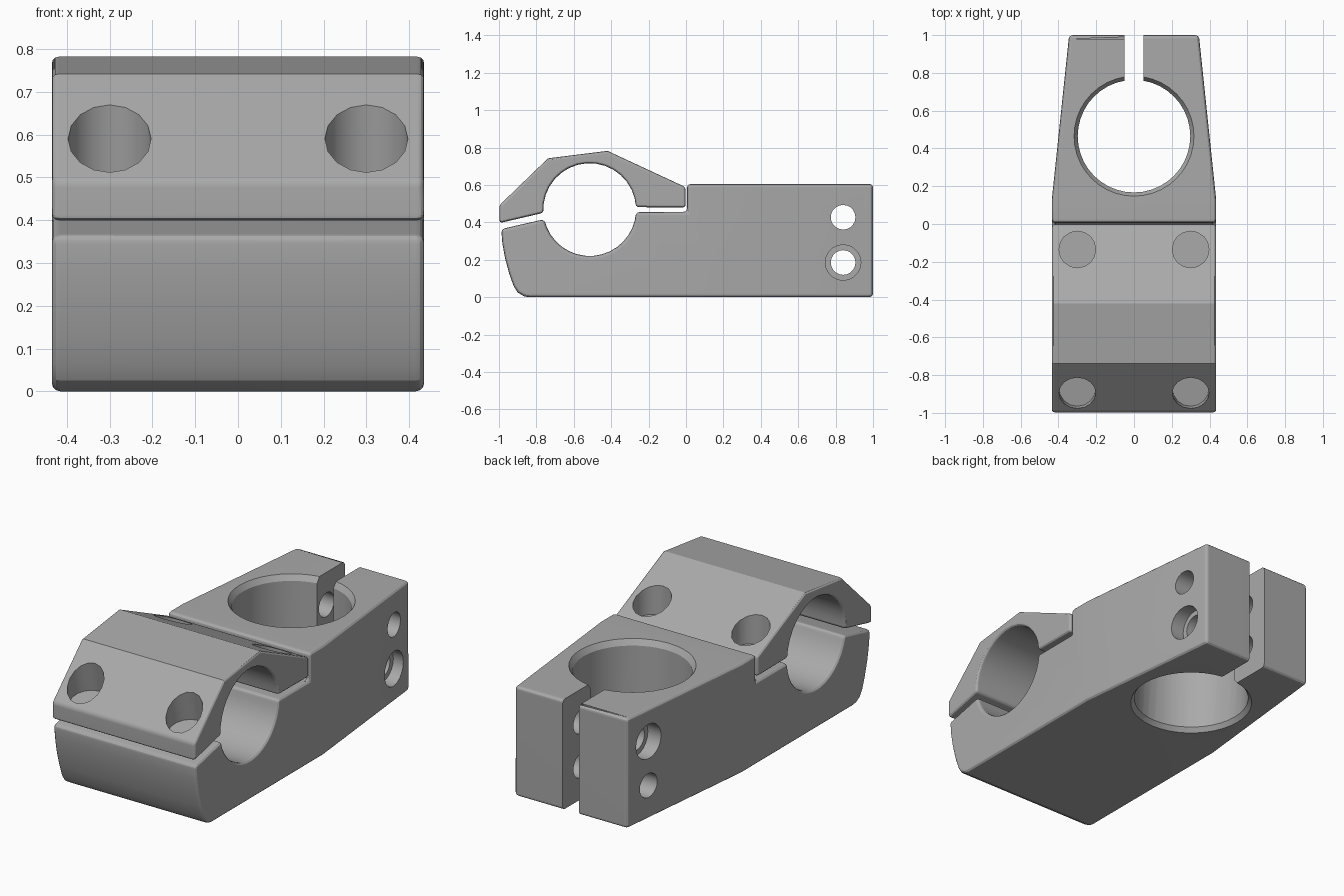
import bpy, bmesh
from math import radians, sin, cos, atan2
from mathutils import Vector, Matrix

cube = bpy.data.objects.get("Cube")
if cube:
    bpy.data.objects.remove(cube, do_unlink=True)

# Single satin grey finish
grey = bpy.data.materials.new("satin grey")
grey.use_nodes = True
colour = (0.4, 0.4, 0.4, 1)
grey.diffuse_color = colour
grey.node_tree.nodes["Principled BSDF"].inputs["Base Color"].default_value = colour

HALF_WIDTH = 0.435
BAR_Y, BAR_Z, BAR_R = -0.515, 0.468, 0.248
TUBE_Y, TUBE_R = 0.465, 0.298
TOP = 0.605


def link(name, bm):
    mesh = bpy.data.meshes.new(name)
    bmesh.ops.recalc_face_normals(bm, faces=bm.faces)
    bm.to_mesh(mesh)
    bm.free()
    mesh.materials.append(grey)
    obj = bpy.data.objects.new(name, mesh)
    bpy.context.collection.objects.link(obj)
    return obj


def bar_arc(start, end, steps=16):
    angles = [radians(start + (end - start) * i / steps) for i in range(steps + 1)]
    return [(BAR_Y + BAR_R * cos(a), BAR_Z + BAR_R * sin(a)) for a in angles]


def prism(profile):
    """Side profile (y, z) extruded across the full width."""
    bm = bmesh.new()
    face = bm.faces.new([bm.verts.new((-HALF_WIDTH, y, z)) for y, z in profile])
    out = bmesh.ops.extrude_face_region(bm, geom=[face])
    moved = [v for v in out["geom"] if isinstance(v, bmesh.types.BMVert)]
    bmesh.ops.translate(bm, verts=moved, vec=(2 * HALF_WIDTH, 0, 0))
    return bm


def cylinder(start, end, r1, r2=None, sides=16):
    start, end = Vector(start), Vector(end)
    axis = end - start
    turn = axis.to_track_quat('Z', 'Y').to_matrix().to_4x4()
    bm = bmesh.new()
    bmesh.ops.create_cone(bm, cap_ends=True, segments=sides, radius1=r1,
                          radius2=r1 if r2 is None else r2, depth=axis.length,
                          matrix=Matrix.Translation((start + end) / 2) @ turn)
    return bm


def box(centre, size):
    bm = bmesh.new()
    bmesh.ops.create_cube(bm, size=1, matrix=Matrix.Translation(centre) @ Matrix.Diagonal((*size, 1)))
    return bm


def activate(obj):
    bpy.ops.object.select_all(action='DESELECT')
    obj.select_set(True)
    bpy.context.view_layer.objects.active = obj


def finish(obj, bevel, cutters):
    """Round the outer edges, drill every cutter, then shade."""
    activate(obj)
    mod = obj.modifiers.new("rounding", 'BEVEL')
    mod.width, mod.segments = bevel, 3
    mod.limit_method, mod.angle_limit = 'ANGLE', radians(40)
    bpy.ops.object.modifier_apply(modifier=mod.name)
    for bm in cutters:
        cutter = link("cutter", bm)
        cutter.hide_render = True
        mod = obj.modifiers.new("cut", 'BOOLEAN')
        mod.operation, mod.solver, mod.object = 'DIFFERENCE', 'EXACT', cutter
        bpy.ops.object.modifier_apply(modifier=mod.name)
        bpy.data.objects.remove(cutter, do_unlink=True)
    bpy.ops.object.shade_smooth_by_angle(angle=radians(25))
    mod = obj.modifiers.new("flat normals", 'WEIGHTED_NORMAL')
    mod.keep_sharp = True


# Main body: lower bar cradle and steering clamp, tapering to the back
body_bm = prism([(1, 0), (1, TOP), (0.006, TOP), (0.006, 0.456)] + bar_arc(-3, -168)
                + [(-0.988, 0.364), (-0.982, 0.29), (-0.968, 0.21), (-0.945, 0.125),
                   (-0.922, 0.06), (-0.9, 0.025), (-0.865, 0.004), (-0.84, 0)])
bmesh.ops.bisect_plane(body_bm, geom=body_bm.verts[:] + body_bm.edges[:] + body_bm.faces[:],
                       plane_co=(0, 0.13, 0), plane_no=(0, 1, 0))
for v in body_bm.verts:
    if v.co.y > 0.99:
        v.co.x *= 0.79
body = link("stem_body", body_bm)

# Steering tube bore with chamfered rims, and the clamp slot
cuts = [cylinder((0, TUBE_Y, -0.1), (0, TUBE_Y, 0.8), TUBE_R, sides=40),
        cylinder((0, TUBE_Y, TOP - 0.03), (0, TUBE_Y, TOP + 0.01), TUBE_R, TUBE_R + 0.026, 40),
        cylinder((0, TUBE_Y, 0.025), (0, TUBE_Y, -0.01), TUBE_R, TUBE_R + 0.026, 40),
        box((0, 0.9, 0.3), (0.1, 0.4, 1))]
# Pinch bolt holes, countersunk on opposite sides
for side, z in ((1, 0.185), (-1, 0.427)):
    cuts.append(cylinder((-0.6, 0.84, z), (0.6, 0.84, z), 0.066, sides=20))
    cuts.append(cylinder((side * 0.29, 0.84, z), (side * 0.6, 0.84, z), 0.095, sides=20))
finish(body, 0.02, cuts)

# Bar cap: faceted upper half of the bar clamp
cap = link("bar_cap", prism(bar_arc(184, 3) + [(-0.002, 0.479), (-0.002, 0.588), (-0.42, 0.782),
                                             (-0.738, 0.742), (-0.997, 0.492), (-0.997, 0.396)]))
# Blind bolt holes: upright at the back, tilted at the front
tilt = Vector((0, -0.22, 0.975))
cuts = []
for x in (-0.3, 0.3):
    floor = Vector((x, -0.87, 0.48))
    cuts.append(cylinder((x, -0.135, 0.53), (x, -0.135, 0.9), 0.097))
    cuts.append(cylinder(floor, floor + tilt * 0.4, 0.097))
finish(cap, 0.016, cuts)
